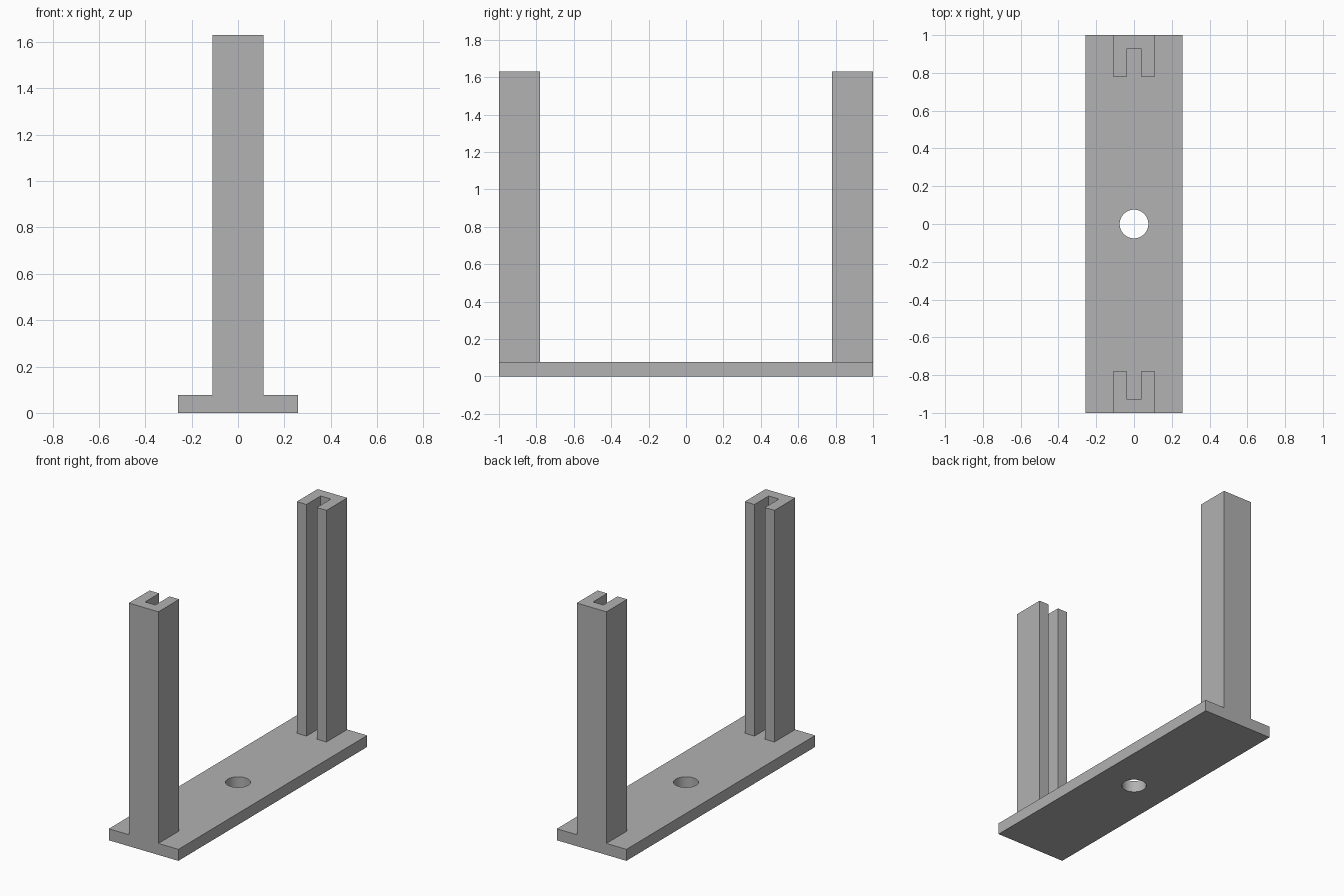
import bpy
import bmesh
from math import cos, sin, tau, radians

cube = bpy.data.objects.get("Cube")
if cube:
    bpy.data.objects.remove(cube, do_unlink=True)

GREY = (0.445, 0.445, 0.445, 1)
material = bpy.data.materials.new("plain grey")
material.use_nodes = True
material.diffuse_color = GREY
material.node_tree.nodes["Principled BSDF"].inputs["Base Color"].default_value = GREY


def extrude_outline(name, loops, bottom, top):
    """Fill closed outlines (inner ones become holes) and extrude them upwards."""
    bm = bmesh.new()
    for loop in loops:
        verts = [bm.verts.new((x, y, bottom)) for x, y in loop]
        for i, v in enumerate(verts):
            bm.edges.new((verts[i - 1], v))
    bmesh.ops.triangle_fill(bm, edges=bm.edges[:], use_beauty=True)
    extruded = bmesh.ops.extrude_face_region(bm, geom=bm.faces[:], use_keep_orig=True)
    for item in extruded["geom"]:
        if isinstance(item, bmesh.types.BMVert):
            item.co.z = top
    bmesh.ops.recalc_face_normals(bm, faces=bm.faces[:])
    mesh = bpy.data.meshes.new(name)
    bm.to_mesh(mesh)
    bm.free()
    mesh.materials.append(material)
    obj = bpy.data.objects.new(name, mesh)
    bpy.context.collection.objects.link(obj)
    return obj


BASE_TOP, POST_TOP = 0.077, 1.63
HALF_WIDTH, HOLE_RADIUS, SIDES = 0.258, 0.076, 48

# Base plate with a round hole through its centre
plate = [(-HALF_WIDTH, -1), (HALF_WIDTH, -1), (HALF_WIDTH, 1), (-HALF_WIDTH, 1)]
hole = [(HOLE_RADIUS * cos(tau * i / SIDES), HOLE_RADIUS * sin(tau * i / SIDES))
        for i in range(SIDES)]
base = extrude_outline("base_plate", [plate, hole], 0, BASE_TOP)

# Two upright channel posts, their slots facing each other
half_channel = [(0.11, 1), (0.11, 0.78), (0.038, 0.78), (0.038, 0.93)]
channel = half_channel + [(-x, y) for x, y in reversed(half_channel)]
for name, side in (("front_post", -1), ("back_post", 1)):
    extrude_outline(name, [[(x, side * y) for x, y in channel]], BASE_TOP, POST_TOP)

# Smooth only the wall of the hole
bpy.ops.object.select_all(action="DESELECT")
base.select_set(True)
bpy.context.view_layer.objects.active = base
bpy.ops.object.shade_smooth_by_angle(angle=radians(30))
